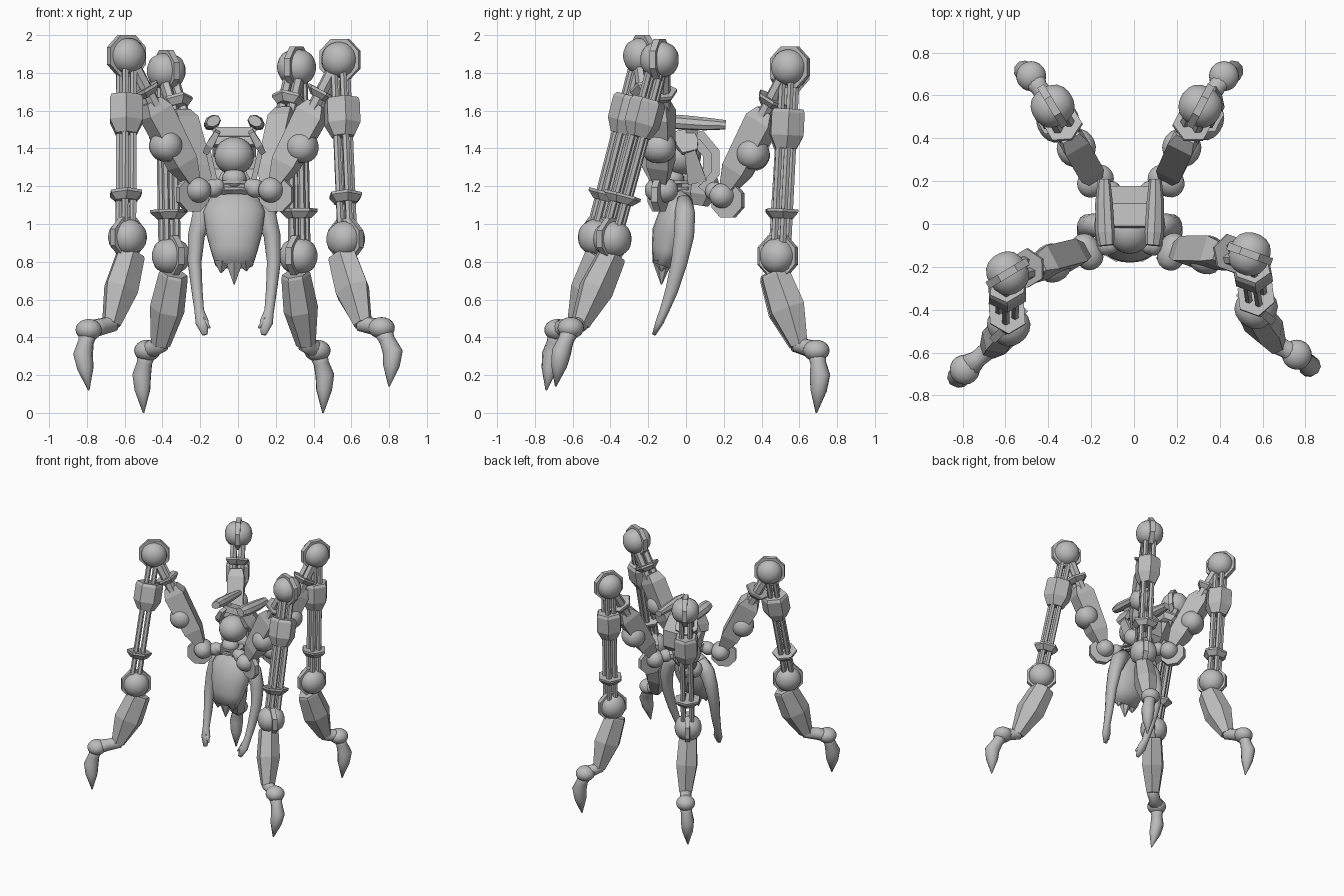
import bpy, bmesh
from math import cos, sin, pi, radians
from mathutils import Vector as V

cube = bpy.data.objects.get("Cube")
if cube:
    bpy.data.objects.remove(cube)

metal = bpy.data.materials.new("grey_metal")
metal.use_nodes = True
grey = (0.5, 0.5, 0.5, 1)
metal.diffuse_color = grey
metal.node_tree.nodes["Principled BSDF"].inputs["Base Color"].default_value = grey

UP, SIDE = V((0, 0, 1)), V((1, 0, 0))
MID = -0.02  # body centre line


def finish(name, bm, smooth):
    bmesh.ops.recalc_face_normals(bm, faces=bm.faces)
    mesh = bpy.data.meshes.new(name)
    bm.to_mesh(mesh)
    bm.free()
    mesh.materials.append(metal)
    obj = bpy.data.objects.new(name, mesh)
    bpy.context.collection.objects.link(obj)
    for p in mesh.polygons:
        p.use_smooth = smooth
    return obj


def loft(name, rings, sides=8, across=SIDE, smooth=False):
    """Skin rings of (centre, half width along `across`, half depth)."""
    bm = bmesh.new()
    pts = [V(r[0]) for r in rings]
    grow = 1 if smooth else 1 / cos(pi / sides)
    loops = []
    for i, (_, w, d) in enumerate(rings):
        t = (pts[min(i + 1, len(pts) - 1)] - pts[max(i - 1, 0)]).normalized()
        u = (across - t * across.dot(t)).normalized()
        v = t.cross(u)
        loops.append([bm.verts.new(pts[i] + (u * w * cos(a) + v * d * sin(a)) * grow)
                      for a in ((k + 0.5) * 2 * pi / sides for k in range(sides))])
    for a, b in zip(loops, loops[1:]):
        for k in range(sides):
            n = (k + 1) % sides
            bm.faces.new((a[k], a[n], b[n], b[k]))
    bm.faces.new(loops[0])
    bm.faces.new(loops[-1])
    return finish(name, bm, smooth)


def beam(name, a, b, profile, sides=4, across=SIDE):
    """Straight loft; profile holds (fraction along, half width, half depth)."""
    return loft(name, [(a.lerp(b, t), w, d) for t, w, d in profile], sides, across)


def ball(name, centre, size):
    bm = bmesh.new()
    bmesh.ops.create_uvsphere(bm, u_segments=20, v_segments=12, radius=1)
    for v in bm.verts:
        v.co = V(centre) + V([c * s for c, s in zip(v.co, size)])
    return finish(name, bm, True)


def barrel(name, centre, axis, r, half):
    """Rounded drum lying along the axis."""
    steps = [-1, -.98, -.9, -.7, -.35, 0, .35, .7, .9, .98, 1]
    radii = [r * max(.15, (1 - abs(s) ** 2.6) ** .45) for s in steps]
    loft(name, [(centre + axis * s * half, q, q) for s, q in zip(steps, radii)],
         20, UP, True)


def joint(name, centre, axis, r, half, disc, shift):
    """Drum with an octagonal disc round its middle."""
    hub = centre + shift
    beam(name + "_disc", hub - axis * 0.018, hub + axis * 0.018,
         [(0, disc, disc), (1, disc, disc)], 8, UP)
    barrel(name + "_drum", centre, axis, r, half)


def leg(tag, hip, knee, low, shin, ankle, claw, tip):
    hip, knee, low, shin, ankle, claw, tip = map(V, (hip, knee, low, shin, ankle, claw, tip))
    out = (knee - hip) + (low - hip)
    out.z = 0
    out.normalize()
    axis = out.cross(UP)
    spread = ankle - hip
    spread.z = 0
    spread.normalize()
    low_axis = spread.cross(UP)

    # Hip and its link to the body
    core = V((MID, hip.y * 0.45, 1.2))
    beam(tag + "_hip_link", core, hip, [(0, .04, .04), (1, .03, .03)], 8, UP)
    ball(tag + "_link_ball", core.lerp(hip, 0.55), (.05, .05, .05))
    joint(tag + "_hip", hip, axis, .068, .088, .09, out * .025 - UP * .025)

    # Thigh with elbow drum beneath it
    beam(tag + "_thigh", hip, knee, [(.06, .035, .035), (.2, .06, .065),
         (.58, .062, .075), (.66, .045, .045)], 4, axis)
    elbow = hip.lerp(knee, 0.37) + out * 0.03 - UP * 0.03
    barrel(tag + "_elbow", elbow, axis, .083, .09)
    for s in (-1, 1):
        beam(tag + "_thigh_rod", hip + axis * s * .03, knee + axis * s * .03,
             [(.55, .024, .03), (1, .024, .03)], 6, axis)
    beam(tag + "_thigh_collar", hip, knee, [(.70, .05, .05), (.74, .08, .08),
         (.76, .08, .08)], 6, axis)
    joint(tag + "_knee", knee, axis, .096, .1, .11, V())

    # Shank: rods, housing and lower collar
    heel = low + spread * .012
    t = (heel - knee).normalized()
    ahead = t.cross(axis).normalized()
    for i in (-1, 1):
        for j in (-1, 1):
            off = axis * i * .031 + ahead * j * .025
            beam(tag + "_shank_rod", knee + off, heel + off,
                 [(0, .017, .017), (1, .017, .017)], 6, axis)
    beam(tag + "_shank_housing", knee, heel, [(.22, .07, .08), (.24, .083, .088),
         (.36, .083, .088), (.43, .055, .055)], 6, axis)
    beam(tag + "_shank_collar", knee, heel, [(.75, .088, .08), (.765, .088, .08),
         (.80, .055, .055)], 6, axis)
    joint(tag + "_lower", low, low_axis, .096, .098, .108, V())

    # Shin, curved ankle and claw
    top = low - spread * .06
    beam(tag + "_shin", top, shin, [(.19, .06, .07), (.22, .064, .078),
         (.6, .075, .094), (1, .045, .045)], 6, low_axis)
    start = top.lerp(shin, 0.9)
    loft(tag + "_ankle", [(start, .03, .03), (shin, .045, .045),
         (shin.lerp(ankle, .5), .042, .045), (ankle, .07, .05)], 12, low_axis, True)
    ball(tag + "_ankle_ball", ankle, (.07, .07, .057))
    loft(tag + "_claw", [(ankle, .055, .05), (ankle.lerp(claw, .5), .042, .042),
         (claw, .05, .055), (claw.lerp(tip, .4), .042, .045), (tip, .004, .004)],
         10, low_axis, True)


leg("front_left", (.18, -.13, 1.18), (.54, -.14, 1.87), (.57, -.39, .92),
    (.66, -.56, .47), (.76, -.61, .45), (.82, -.66, .32), (.8, -.69, .14))
leg("front_right", (-.22, -.13, 1.18), (-.59, -.23, 1.89), (-.585, -.47, .93),
    (-.67, -.58, .47), (-.79, -.68, .44), (-.82, -.71, .31), (-.79, -.74, .12))
leg("back_left", (.15, .2, 1.15), (.31, .55, 1.83), (.32, .49, .83),
    (.36, .6, .36), (.42, .69, .33), (.46, .71, .2), (.45, .69, 0))
leg("back_right", (-.18, .2, 1.15), (-.38, .55, 1.81), (-.355, .48, .83),
    (-.41, .59, .36), (-.48, .69, .33), (-.51, .71, .2), (-.5, .69, 0))

# Torso with ragged lower edge
loft("torso", [((MID, 0, 1.16), .06, .04), ((MID, -.02, 1.13), .14, .06),
     ((MID, -.05, 1.06), .165, .09), ((MID, -.075, .95), .15, .105),
     ((MID, -.1, .86), .125, .085), ((MID, -.13, .78), .1, .05)], 18, SIDE, True)
for x, z in ((-.07, .74), (0, .68), (.065, .75)):
    loft("torso_tatter", [((MID + x * .9, -.125, .8), .045, .045),
         ((MID + x, -.13, z), .003, .003)], 6)

# Arms with thumbs
for s, tag in ((1, "left"), (-1, "right")):
    def at(x, y, z):
        return V((MID + s * x, y, z))
    loft(tag + "_arm", [(at(.1, -.01, 1.12), .05, .045), (at(.165, -.005, 1.05), .06, .055),
         (at(.2, -.01, .94), .046, .055), (at(.21, -.035, .8), .038, .045),
         (at(.197, -.075, .65), .03, .035), (at(.185, -.115, .54), .026, .026),
         (at(.17, -.14, .48), .036, .022), (at(.155, -.17, .415), .015, .01)],
         12, SIDE, True)
    loft(tag + "_thumb", [(at(.165, -.14, .5), .015, .015),
         (at(.13, -.16, .45), .007, .007)], 6, SIDE, True)

# Head, jaw and collar
ball("head", (MID, -.03, 1.36), (.105, .11, .1))
ball("jaw", (MID, -.07, 1.24), (.065, .06, .055))
for z in (1.18, 1.215):
    loft("collar", [((MID, -.05, z), .09, .08), ((MID, -.05, z + .015), .09, .08)], 12)
for s in (-1, 1):
    ball("collar_ball", (MID + s * .09, -.1, 1.2), (.04, .04, .04))


# Hood: faceted band curving over and behind the head, with an inner step
def arc(r, deg):
    return V((MID, r * cos(radians(deg)), 1.325 + r * sin(radians(deg))))


for r, half, thick in ((.165, .1, .024), (.12, .115, .024)):
    loft("hood", [(arc(r, d), half, thick) for d in (95, 60, 20, -20, -60)], 4)
for s in (-1, 1):
    beam("hood_wing", arc(.17, 95) + SIDE * s * .085, V((MID + s * .15, .02, 1.38)),
         [(0, .05, .014), (.6, .06, .02), (1, .04, .014)], 4, V((0, 1, 0)))
    beam("hood_cheek", V((MID + s * .14, .02, 1.39)), V((MID + s * .1, .06, 1.22)),
         [(0, .03, .014), (1, .05, .014)], 4, V((0, 1, 0)))

    # Long bars above the hood and their struts
    tilt = V((cos(.5), 0, -s * sin(.5)))
    loft("top_bar", [((MID + s * .11, -.1, 1.545), .036, .026),
         ((MID + s * .115, -.04, 1.54), .044, .034), ((MID + s * .12, .1, 1.53), .04, .03),
         ((MID + s * .12, .21, 1.525), .028, .022)], 8, tilt)
    beam("bar_strut", V((MID + s * .08, .03, 1.46)), V((MID + s * .115, .03, 1.53)),
         [(0, .02, .03), (1, .015, .03)], 4)

# Back core joining the legs
beam("back_core", V((MID, .06, 1.1)), V((MID, .09, 1.3)),
     [(0, .05, .05), (.3, .08, .08), (.7, .08, .08), (1, .05, .05)], 6)
